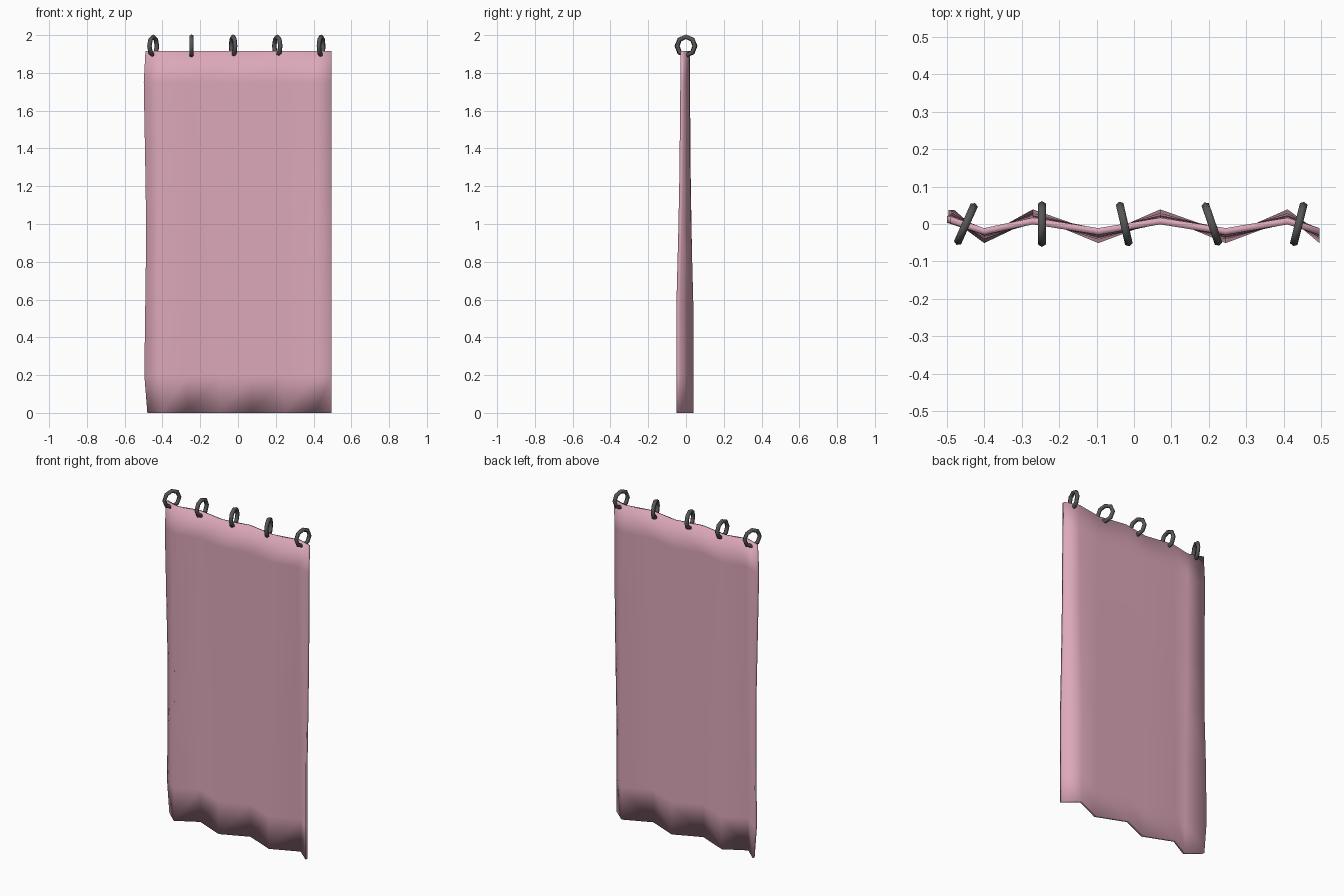
import bpy, bmesh, math
from mathutils import Matrix

if "Cube" in bpy.data.objects:
    bpy.data.objects.remove(bpy.data.objects["Cube"])


def material(name, rgb):
    m = bpy.data.materials.new(name)
    m.diffuse_color = (*rgb, 1)
    m.use_nodes = True
    m.node_tree.nodes["Principled BSDF"].inputs["Base Color"].default_value = m.diffuse_color
    return m


def finish(name, bm, mat, angle):
    bmesh.ops.recalc_face_normals(bm, faces=bm.faces)
    me = bpy.data.meshes.new(name)
    bm.to_mesh(me)
    bm.free()
    me.materials.append(mat)
    ob = bpy.data.objects.new(name, me)
    bpy.context.collection.objects.link(ob)
    bpy.ops.object.select_all(action='DESELECT')
    ob.select_set(True)
    bpy.context.view_layer.objects.active = ob
    bpy.ops.object.shade_smooth_by_angle(angle=math.radians(angle))
    return ob


pink = material("pink cloth", (0.72, 0.39, 0.49))
grey = material("dark grey metal", (0.095, 0.095, 0.095))

# Cloth: zigzag folds that deepen towards the hem
fold_x = [-0.40, -0.27, -0.095, 0.07, 0.245, 0.41]
# height, fold depth, left edge x
rows = [(0.005, 0.036, -0.48), (0.2, 0.036, -0.496), (0.57, 0.036, -0.491),
        (0.95, 0.026, -0.486), (1.25, 0.020, -0.490), (1.75, 0.015, -0.499),
        (1.915, 0.014, -0.490)]
half = 0.009
bm = bmesh.new()
front, back = [], []
for z, depth, left in rows:
    xs = [left] + fold_x + [0.495]
    ys = [-0.006 + depth * (1 if i % 2 == 0 else -1) for i in range(8)]
    ys[0] = 0.8 * depth
    front.append([bm.verts.new((x, y - half, z)) for x, y in zip(xs, ys)])
    back.append([bm.verts.new((x, y + half, z)) for x, y in zip(xs, ys)])
for r in range(len(rows) - 1):
    for i in range(7):
        for g in (front, back):
            bm.faces.new((g[r][i], g[r][i + 1], g[r + 1][i + 1], g[r + 1][i]))
    for i in (0, 7):
        bm.faces.new((front[r][i], back[r][i], back[r + 1][i], front[r + 1][i]))
for r in (0, -1):
    for i in range(7):
        bm.faces.new((front[r][i], front[r][i + 1], back[r][i + 1], back[r][i]))
for v in bm.verts:
    if v.co.z < 0.01:
        v.co.z = 0
finish("curtain_cloth", bm, pink, 180)


# Low-poly hanging ring, hole facing sideways
def ring(name, x, turn, y=0.0, z=1.942, big=0.049, small=0.012, n=8, k=6):
    bm = bmesh.new()
    loops = []
    for i in range(n):
        a = 2 * math.pi * i / n
        loop = []
        for j in range(k):
            b = 2 * math.pi * j / k
            r = big + small * math.cos(b)
            loop.append(bm.verts.new((small * math.sin(b), r * math.sin(a), r * math.cos(a))))
        loops.append(loop)
    for i in range(n):
        p, q = loops[i], loops[(i + 1) % n]
        for j in range(k):
            bm.faces.new((p[j], p[(j + 1) % k], q[(j + 1) % k], q[j]))
    bm.transform(Matrix.Translation((x, y, z)) @ Matrix.Rotation(math.radians(turn), 4, 'Z'))
    finish(name, bm, grey, 65)


for i, (x, turn) in enumerate([(-0.449, -24), (-0.246, 0), (-0.026, 13), (0.208, 19), (0.44, -14)]):
    ring(f"curtain_ring_{i + 1}", x, turn)
